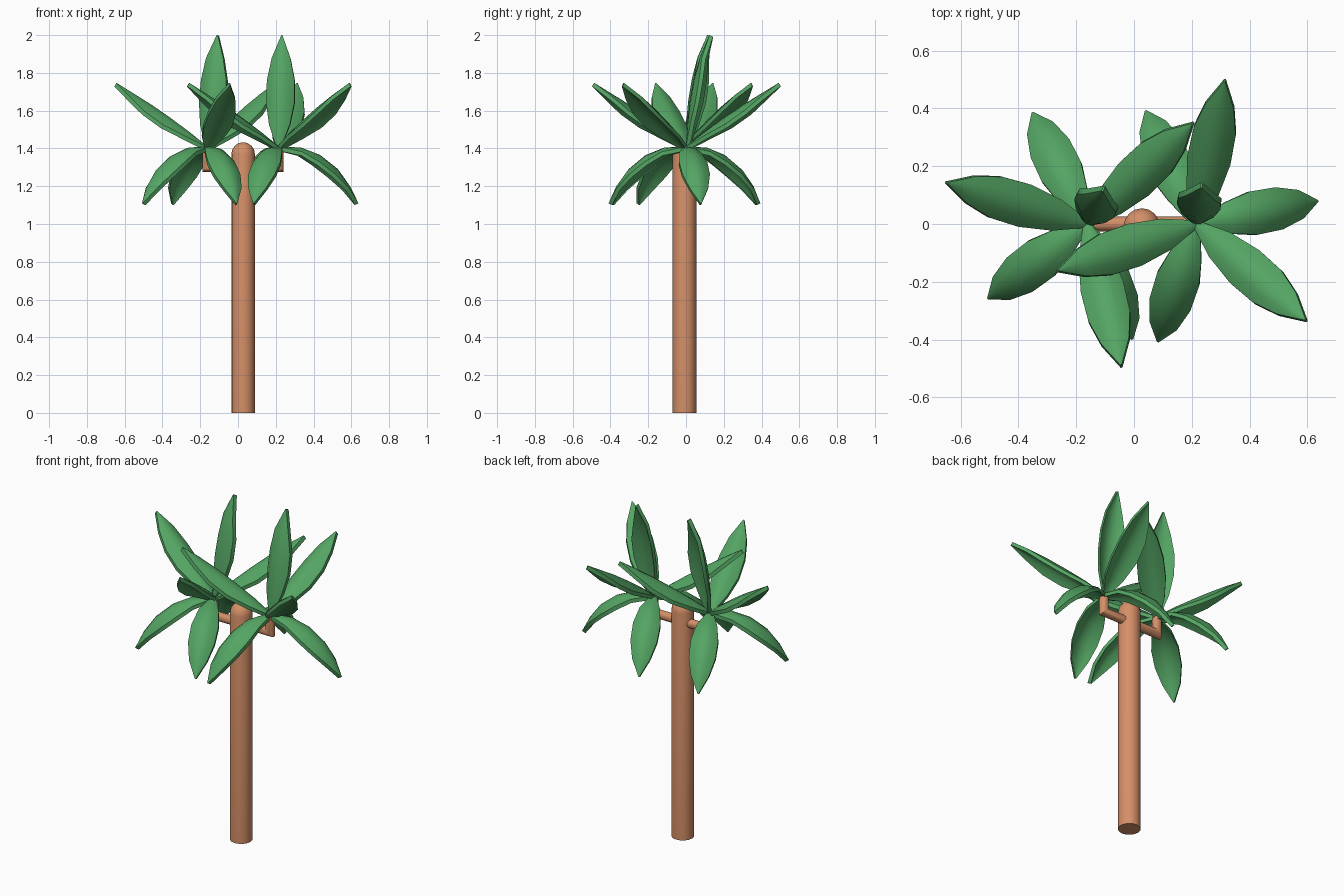
import bpy, bmesh, math
from mathutils import Vector

if "Cube" in bpy.data.objects:
    bpy.data.objects.remove(bpy.data.objects["Cube"])


def material(name, rgb):
    m = bpy.data.materials.new(name)
    m.diffuse_color = (*rgb, 1)
    m.use_nodes = True
    m.node_tree.nodes["Principled BSDF"].inputs["Base Color"].default_value = m.diffuse_color
    return m


BARK = material("bark_brown", (0.66, 0.275, 0.137))
LEAF = material("leaf_green", (0.089, 0.376, 0.126))


def loft(name, rings, mat, angle):
    """Skin a list of equal-sized closed rings and cap both ends."""
    bm = bmesh.new()
    vs = [[bm.verts.new(p) for p in r] for r in rings]
    n = len(vs[0])
    for a, b in zip(vs, vs[1:]):
        for i in range(n):
            j = (i + 1) % n
            bm.faces.new((a[i], a[j], b[j], b[i]))
    bm.faces.new(vs[0])
    bm.faces.new(vs[-1])
    bmesh.ops.recalc_face_normals(bm, faces=bm.faces[:])
    me = bpy.data.meshes.new(name)
    bm.to_mesh(me)
    bm.free()
    me.materials.append(mat)
    ob = bpy.data.objects.new(name, me)
    bpy.context.collection.objects.link(ob)
    bpy.ops.object.select_all(action='DESELECT')
    ob.select_set(True)
    bpy.context.view_layer.objects.active = ob
    bpy.ops.object.shade_smooth_by_angle(angle=math.radians(angle))


X, Y, Z = Vector((1, 0, 0)), Vector((0, 1, 0)), Vector((0, 0, 1))


def circle(c, u, v, r, n=16):
    return [Vector(c) + r * (math.cos(2 * math.pi * i / n) * u + math.sin(2 * math.pi * i / n) * v)
            for i in range(n)]


# Trunk with rounded top
TX, TY, R = 0.027, -0.008, 0.0625
profile = [(R, 0), (R, 1.37)]
profile += [(R * math.cos(a), 1.37 + R * math.sin(a)) for a in (math.radians(d) for d in (22, 45, 66, 84))]
loft("trunk", [circle((TX, TY, z), X, Y, r) for r, z in profile], BARK, 40)

# Leaf centre lines as (outward, up) from the crown point
PATHS = {
    "upright_leaf": [(0, 0), (0.008, 0.12), (0.02, 0.24), (0.042, 0.36), (0.075, 0.475), (0.125, 0.59)],
    "raised_leaf": [(0, 0), (0.095, 0.075), (0.2, 0.15), (0.305, 0.22), (0.405, 0.28), (0.5, 0.337)],
    "drooping_leaf": [(0, 0), (0.12, -0.005), (0.225, -0.045), (0.32, -0.12), (0.385, -0.21), (0.43, -0.3)],
}
HALF_WIDTH = [0.014, 0.056, 0.076, 0.074, 0.05, 0.003]
THICK = 0.022
ACROSS = (-1, -0.5, 0, 0.5, 1)


def leaf(name, kind, base, deg):
    """Thick leaf, arched across its width, swept along its centre line."""
    a = math.radians(deg)
    out = Vector((math.cos(a), math.sin(a), 0))
    side = Vector((-math.sin(a), math.cos(a), 0))
    pts = [base + out * r + Z * h for r, h in PATHS[kind]]
    rings = []
    for i, (p, w) in enumerate(zip(pts, HALF_WIDTH)):
        t = (pts[min(i + 1, 5)] - pts[max(i - 1, 0)]).normalized()
        nrm = t.cross(side)
        top = [p + side * (w * k) - nrm * (7 * (w * k) ** 2) for k in ACROSS]
        rings.append(top + [q - nrm * THICK for q in reversed(top)])
    loft(name, rings, LEAF, 40)


# Two side arms, each ending in a crown of seven leaves
CROWNS = [
    ("left", -0.163, -1, 65, (43.6, 163.6, 283.6), (116, 217, 291.5)),
    ("right", 0.215, 1, 82, (78.7, 198.7, 318.7), (10.7, 114, 252)),
]
for label, cx, s, upright, raised, drooping in CROWNS:
    loft(label + "_arm", [circle((TX, 0, 1.302), Y, Z, 0.026),
                          circle((cx, 0, 1.302), Y, Z - X * s, 0.026),
                          circle((cx, 0, 1.405), Y, -X * s, 0.026)], BARK, 40)
    base = Vector((cx, 0, 1.41))
    leaf(label + "_upright_leaf", "upright_leaf", base, upright)
    for kind, angles in (("raised_leaf", raised), ("drooping_leaf", drooping)):
        for i, d in enumerate(angles):
            leaf(f"{label}_{kind}_{i + 1}", kind, base, d)
